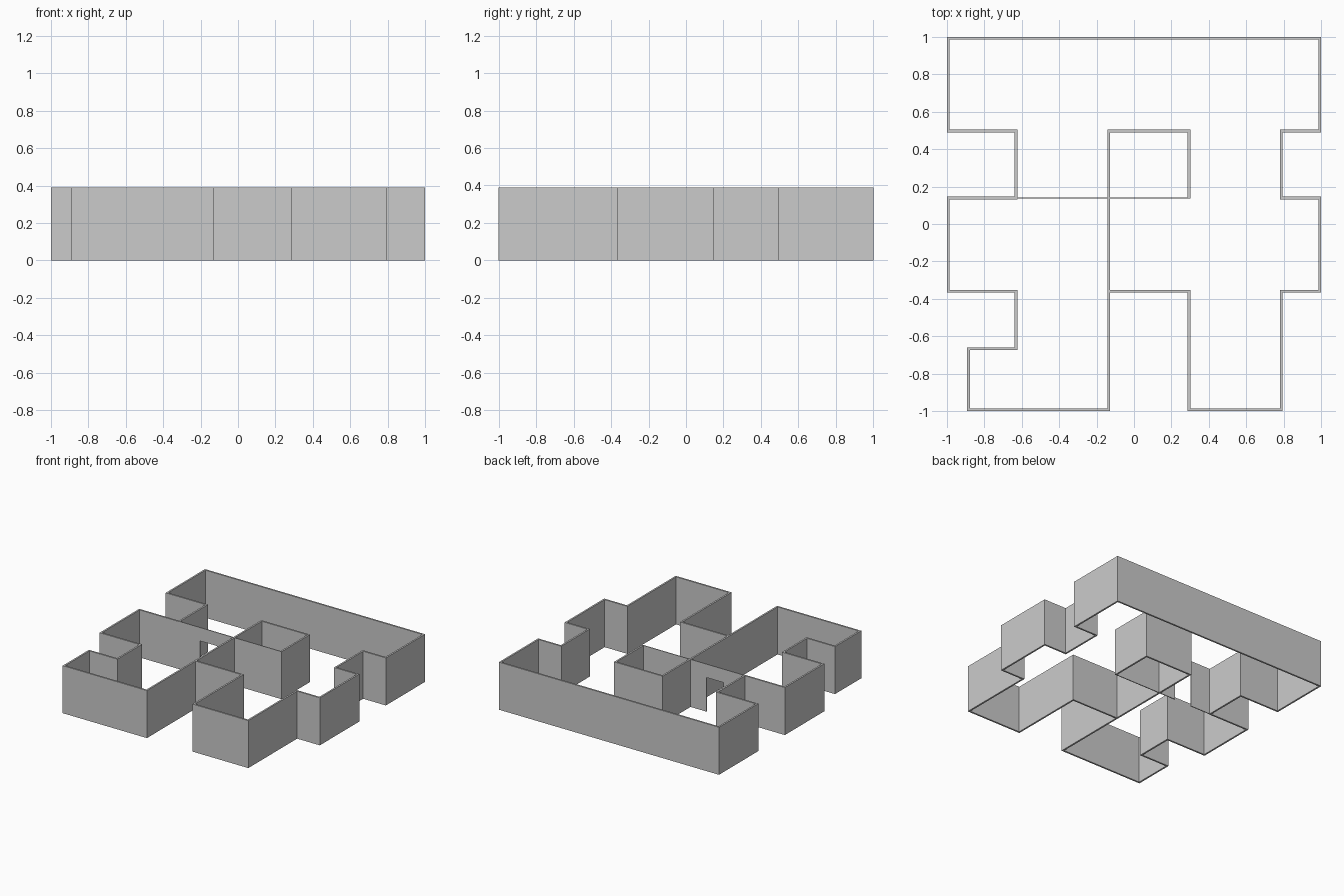
import bpy
import bmesh
from mathutils import Matrix

cube = bpy.data.objects.get("Cube")
if cube:
    bpy.data.objects.remove(cube)

HEIGHT = 0.39
THICK = 0.014
THIN = 0.007
DOOR_TOP = 0.28

plaster = bpy.data.materials.new("grey_plaster")
plaster.use_nodes = True
grey = (0.6, 0.6, 0.6, 1)
plaster.diffuse_color = grey
plaster.node_tree.nodes["Principled BSDF"].inputs["Base Color"].default_value = grey

# Wall lines of the floor plan
W, E, S, N = -0.993, 0.993, -0.993, 0.993
X_PORCH, X_WEST, X_MID, X_CORE, X_EAST = -0.885, -0.631, -0.134, 0.294, 0.787
Y_PORCH, Y_LOW, Y_MID, Y_HIGH = -0.666, -0.36, 0.139, 0.497


def make_object(name, bm):
    mesh = bpy.data.meshes.new(name)
    bm.to_mesh(mesh)
    bm.free()
    mesh.materials.append(plaster)
    obj = bpy.data.objects.new(name, mesh)
    bpy.context.collection.objects.link(obj)
    return obj


def wall_run(name, path, thick=THICK):
    """Upright wall of constant thickness with mitred right-angle corners."""
    half = thick / 2
    bm = bmesh.new()
    rings = []
    for i, (x, y) in enumerate(path):
        dirs = []
        for a, b in ((i - 1, i), (i, i + 1)):
            if a >= 0 and b < len(path):
                dx, dy = path[b][0] - path[a][0], path[b][1] - path[a][1]
                length = abs(dx) + abs(dy)
                dirs.append((dx / length, dy / length))
        ox = -sum(d[1] for d in dirs) * half
        oy = sum(d[0] for d in dirs) * half
        rings.append([bm.verts.new((x + s * ox, y + s * oy, z))
                      for s, z in ((-1, 0), (1, 0), (1, HEIGHT), (-1, HEIGHT))])
    for r, q in zip(rings, rings[1:]):
        for k in range(4):
            n = (k + 1) % 4
            bm.faces.new((r[k], r[n], q[n], q[k]))
    bm.faces.new(rings[0])
    bm.faces.new(rings[-1])
    bmesh.ops.recalc_face_normals(bm, faces=bm.faces)
    return make_object(name, bm)


def wall_block(name, x0, x1, y, z0, z1, thick):
    """Straight wall piece along x."""
    bm = bmesh.new()
    place = (Matrix.Translation(((x0 + x1) / 2, y, (z0 + z1) / 2))
             @ Matrix.Diagonal((x1 - x0, thick, z1 - z0, 1)))
    bmesh.ops.create_cube(bm, size=1, matrix=place)
    return make_object(name, bm)


# Outer shell, from the middle front corner round to the inner front wall
wall_run("outer_wall", [
    (X_MID, Y_MID), (X_MID, S), (X_PORCH, S), (X_PORCH, Y_PORCH),
    (X_WEST, Y_PORCH), (X_WEST, Y_LOW), (W, Y_LOW), (W, Y_MID),
    (X_WEST, Y_MID), (X_WEST, Y_HIGH), (W, Y_HIGH), (W, N), (E, N),
    (E, Y_HIGH), (X_EAST, Y_HIGH), (X_EAST, Y_MID), (E, Y_MID),
    (E, Y_LOW), (X_EAST, Y_LOW), (X_EAST, S), (X_CORE, S),
    (X_CORE, Y_LOW), (X_MID, Y_LOW)])

# Small central room
wall_run("core_room_wall", [
    (X_MID, Y_MID), (X_MID, Y_HIGH), (X_CORE, Y_HIGH), (X_CORE, Y_MID - THIN / 2)])
wall_block("core_room_front_wall", X_MID, X_CORE, Y_MID, 0, HEIGHT, THIN)

# Thin partition with a doorway
DOOR_LEFT, DOOR_RIGHT = -0.44, -0.285
wall_block("partition_long", X_WEST, DOOR_LEFT, Y_MID, 0, HEIGHT, THIN)
wall_block("partition_short", DOOR_RIGHT, X_MID, Y_MID, 0, HEIGHT, THIN)
wall_block("door_lintel", DOOR_LEFT, DOOR_RIGHT, Y_MID, DOOR_TOP, HEIGHT, THIN)
